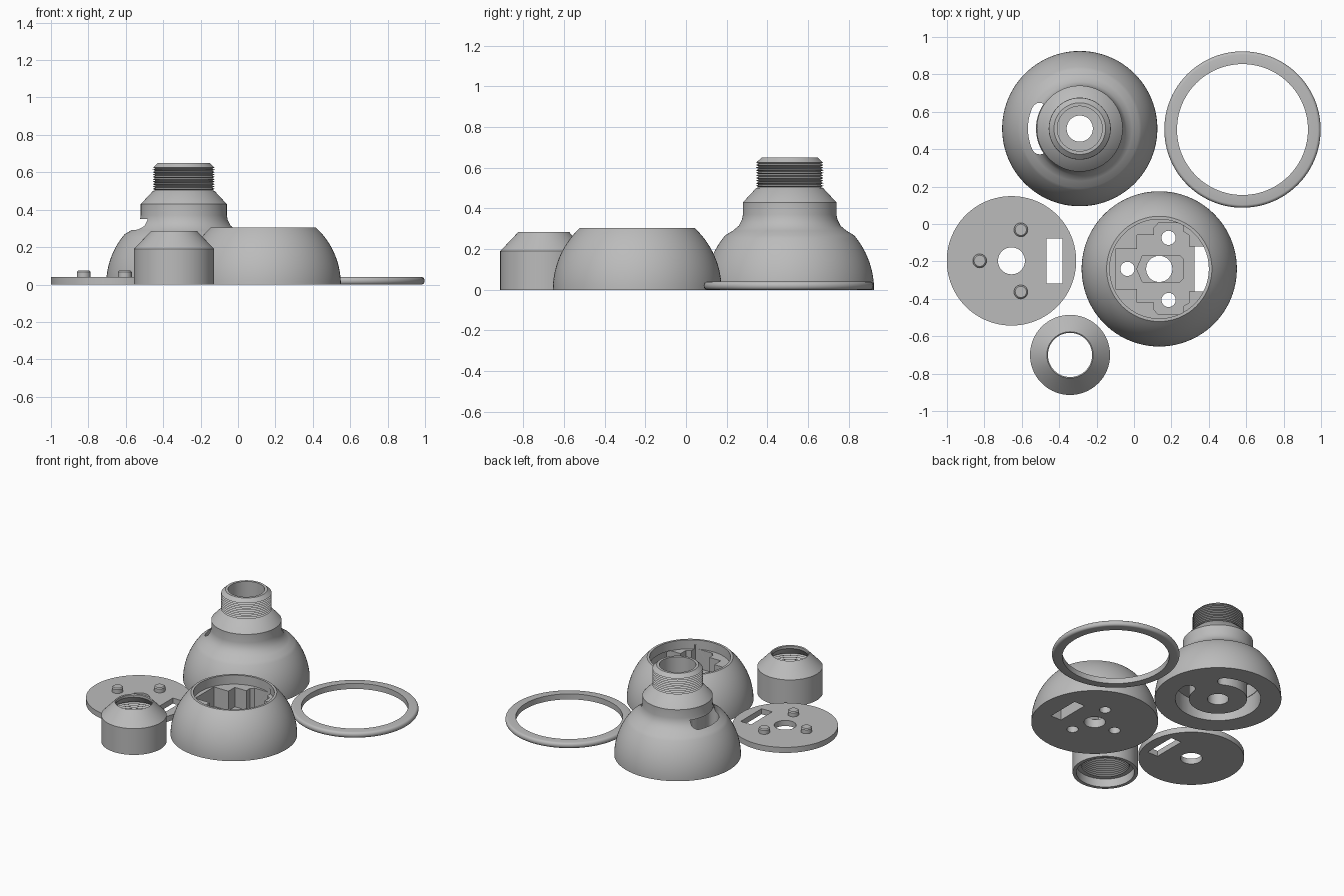
import bpy, bmesh
from math import sin, cos, pi, radians, sqrt

if "Cube" in bpy.data.objects:
    bpy.data.objects.remove(bpy.data.objects["Cube"])

grey = bpy.data.materials.new("plain grey")
grey.use_nodes = True
COLOUR = (0.5, 0.5, 0.5, 1)
grey.diffuse_color = COLOUR
grey.node_tree.nodes["Principled BSDF"].inputs["Base Color"].default_value = COLOUR

DOME_R = 0.415
SEGMENTS = 96


def finish(name, bm, centre):
    bmesh.ops.recalc_face_normals(bm, faces=bm.faces)
    mesh = bpy.data.meshes.new(name)
    bm.to_mesh(mesh)
    bm.free()
    mesh.materials.append(grey)
    obj = bpy.data.objects.new(name, mesh)
    obj.location = (*centre, 0)
    bpy.context.collection.objects.link(obj)
    return obj


def lathe(name, profile, centre):
    """Spin a closed (radius, height) loop into a ring-shaped solid."""
    bm = bmesh.new()
    rings = []
    for i in range(SEGMENTS):
        a = 2 * pi * i / SEGMENTS
        rings.append([bm.verts.new((r * cos(a), r * sin(a), z)) for r, z in profile])
    n = len(profile)
    for i in range(SEGMENTS):
        a, b = rings[i], rings[(i + 1) % SEGMENTS]
        for j in range(n):
            k = (j + 1) % n
            bm.faces.new((a[j], b[j], b[k], a[k]))
    return finish(name, bm, centre)


def prism(outline, z0, z1, centre):
    bm = bmesh.new()
    face = bm.faces.new([bm.verts.new((x, y, z0)) for x, y in outline])
    new = bmesh.ops.extrude_face_region(bm, geom=[face])["geom"]
    top = [v for v in new if isinstance(v, bmesh.types.BMVert)]
    bmesh.ops.translate(bm, verts=top, vec=(0, 0, z1 - z0))
    obj = finish("cutter", bm, centre)
    obj.hide_render = True
    return obj


def box(x0, x1, y0, y1):
    return [(x0, y0), (x1, y0), (x1, y1), (x0, y1)]


def disc(x, y, r, steps=32):
    return [(x + r * cos(2 * pi * i / steps), y + r * sin(2 * pi * i / steps)) for i in range(steps)]


def arc_slot(r, half, start, end, steps=48):
    """Curved slot outline with rounded ends, angles in degrees."""
    a0, a1 = radians(start), radians(end)
    angles = [a0 + (a1 - a0) * i / steps for i in range(steps + 1)]
    pts = [((r + half) * cos(a), (r + half) * sin(a)) for a in angles]
    for i in range(1, 8):
        t = a1 + pi * i / 8
        pts.append((r * cos(a1) + half * cos(t), r * sin(a1) + half * sin(t)))
    pts += [((r - half) * cos(a), (r - half) * sin(a)) for a in reversed(angles)]
    for i in range(1, 8):
        t = a0 + pi + pi * i / 8
        pts.append((r * cos(a0) + half * cos(t), r * sin(a0) + half * sin(t)))
    return pts


def cut(obj, cuts):
    """Subtract each (outline, bottom, top) prism and bake the result."""
    helpers = [prism(o, z0, z1, obj.location[:2]) for o, z0, z1 in cuts]
    for h in helpers:
        mod = obj.modifiers.new("cut", "BOOLEAN")
        mod.operation, mod.solver, mod.object = "DIFFERENCE", "EXACT", h
    bpy.context.view_layer.update()
    graph = bpy.context.evaluated_depsgraph_get()
    mesh = bpy.data.meshes.new_from_object(obj.evaluated_get(graph))
    obj.modifiers.clear()
    obj.data = mesh
    for h in helpers:
        bpy.data.objects.remove(h)


def dome(top, steps=16):
    """Spherical profile from the floor up to a height."""
    return [(sqrt(DOME_R ** 2 - (top * i / steps) ** 2), top * i / steps) for i in range(steps + 1)]


def thread(r_out, r_in, z0, z1, turns):
    pitch = (z1 - z0) / turns
    pts = []
    for i in range(turns):
        pts += [(r_in, z0 + pitch * i), (r_out, z0 + pitch * (i + 0.5))]
    return pts + [(r_in, z1)]


parts = []

# Upper dome with threaded neck, cord groove and side opening
neck = [(0.28, 0.29), (0.25, 0.315), (0.235, 0.345), (0.23, 0.37), (0.23, 0.43), (0.165, 0.50)]
neck += thread(0.166, 0.152, 0.505, 0.62, 9)
neck += [(0.165, 0.625), (0.138, 0.65), (0.12, 0.65), (0.12, 0.30), (0.07, 0.30), (0.07, 0)]
threaded_dome = lathe("threaded_dome", dome(0.268) + neck, (-0.29, 0.51))
cut(threaded_dome, [
    (arc_slot(0.235, 0.045, 60, 355), -0.1, 0.13),
    (arc_slot(0.234, 0.043, 156, 204), -0.1, 0.35),
])
parts.append(threaded_dome)

# Shared layout of the pegs, their sockets and the window
PEGS = [(-0.17, 0), (0.05, 0.166), (0.05, -0.166)]
WINDOW = box(0.188, 0.272, -0.12, 0.12)

# Lower dome with stepped cavity
base = dome(0.305) + [(0.265, 0.305), (0.265, 0.24), (0.07, 0.24), (0.07, 0)]
socket_dome = lathe("socket_dome", base, (0.135, -0.24))
cross = [
    (-0.235, -0.107), (-0.118, -0.107), (-0.118, -0.18), (-0.027, -0.18),
    (-0.027, -0.22), (-0.005, -0.245), (0.128, -0.245), (0.128, -0.20),
    (0.16, -0.18), (0.16, -0.12), (0.20, -0.12),
]
cross += [(x, -y) for x, y in reversed(cross)]
nut_seat = [(-0.12, 0), (-0.09, -0.07), (0.11, -0.07), (0.13, -0.05)]
nut_seat += [(x, -y) for x, y in reversed(nut_seat[1:])]
cuts = [(cross, 0.10, 0.27), (nut_seat, 0.06, 0.2), (WINDOW, -0.1, 0.242)]
cuts += [(disc(x, y, 0.038), -0.1, 0.2) for x, y in PEGS]
cut(socket_dome, cuts)
parts.append(socket_dome)

# Flat cover plate with window and three pegs
PLATE = (-0.655, -0.197)
plate = lathe("cover_plate", [(0.072, 0), (0.346, 0), (0.346, 0.04), (0.072, 0.04)], PLATE)
cut(plate, [(WINDOW, -0.1, 0.1)])
parts.append(plate)
for i, (x, y) in enumerate(PEGS):
    bm = bmesh.new()
    for r, z0, z1 in ((0.037, 0.035, 0.068),):
        low = [bm.verts.new((px, py, z0)) for px, py in disc(0, 0, r)]
        mid = [bm.verts.new((px, py, z1)) for px, py in disc(0, 0, r)]
        top = [bm.verts.new((px, py, z1 + 0.007)) for px, py in disc(0, 0, r - 0.007)]
        for a, b in ((low, mid), (mid, top)):
            for j in range(len(a)):
                k = (j + 1) % len(a)
                bm.faces.new((a[j], a[k], b[k], b[j]))
        bm.faces.new(low)
        bm.faces.new(top)
    parts.append(finish(f"plate_peg_{i + 1}", bm, (PLATE[0] + x, PLATE[1] + y)))

# Hollow screw cap with internal thread
cap = [(0.19, 0), (0.214, 0), (0.214, 0.19), (0.124, 0.285), (0.118, 0.28), (0.118, 0.262)]
cap += list(reversed(thread(0.172, 0.158, 0.06, 0.21, 10))) + [(0.19, 0.06)]
parts.append(lathe("screw_cap", cap, (-0.342, -0.70)))

# Loose ring with a rounded outer edge
rim = [(0.35, 0), (0.402, 0)]
rim += [(0.402 + 0.016 * cos(t * pi / 8), 0.02 + 0.02 * sin(t * pi / 8)) for t in range(-3, 4)]
rim += [(0.402, 0.04), (0.35, 0.04)]
parts.append(lathe("trim_ring", rim, (0.58, 0.505)))

# Smooth curved walls, keep crisp corners
bpy.ops.object.select_all(action="DESELECT")
for obj in parts:
    obj.select_set(True)
bpy.context.view_layer.objects.active = parts[0]
bpy.ops.object.shade_smooth_by_angle(angle=radians(28))
